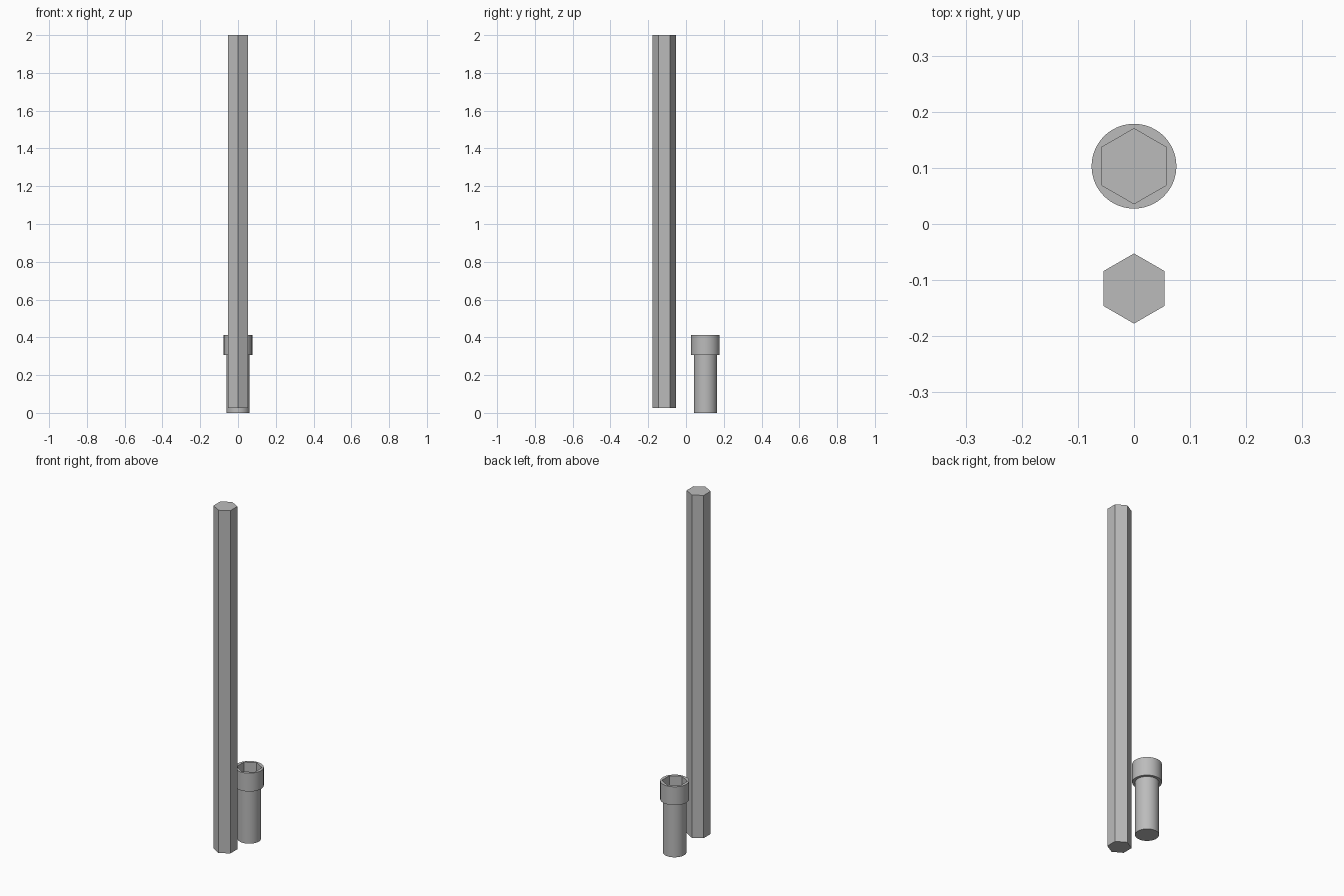
import bpy
import bmesh
from math import cos, sin, tau, radians

cube = bpy.data.objects.get("Cube")
if cube:
    bpy.data.objects.remove(cube, do_unlink=True)

steel = bpy.data.materials.new("grey_steel")
steel.use_nodes = True
steel.diffuse_color = (0.5, 0.5, 0.5, 1)
steel.node_tree.nodes["Principled BSDF"].inputs["Base Color"].default_value = steel.diffuse_color


def turned(name, profile, sides, y):
    """Solid made of stacked rings (radius, z), with a corner towards +y."""
    bm = bmesh.new()
    rings = [[bm.verts.new((r * sin(tau * i / sides), r * cos(tau * i / sides), z))
              for i in range(sides)] for r, z in profile]
    for low, high in zip(rings, rings[1:]):
        for i in range(sides):
            j = (i + 1) % sides
            bm.faces.new((low[i], low[j], high[j], high[i]))
    bm.faces.new(rings[0])
    bm.faces.new(rings[-1])
    bmesh.ops.recalc_face_normals(bm, faces=bm.faces)
    mesh = bpy.data.meshes.new(name)
    bm.to_mesh(mesh)
    bm.free()
    mesh.materials.append(steel)
    obj = bpy.data.objects.new(name, mesh)
    obj.location.y = y
    bpy.context.collection.objects.link(obj)
    return obj


# Long hexagonal rod
turned("hex_rod", [(0.0625, 0.025), (0.0625, 2.0)], 6, -0.115)

# Round pin with a wider collar
SOCKET_Y = 0.103
socket = turned("socket_pin", [(0.061, 0), (0.061, 0.307), (0.0755, 0.307), (0.0755, 0.413)],
                72, SOCKET_Y)

# Hexagonal recess in the top of the collar
cutter = turned("recess_cutter", [(0.067, 0.32), (0.067, 0.5)], 6, SOCKET_Y)
cutter.hide_render = True
cut = socket.modifiers.new("hex_recess", "BOOLEAN")
cut.operation = "DIFFERENCE"
cut.solver = "EXACT"
cut.object = cutter

bpy.ops.object.select_all(action="DESELECT")
bpy.context.view_layer.objects.active = socket
socket.select_set(True)
bpy.ops.object.modifier_apply(modifier=cut.name)
bpy.data.objects.remove(cutter, do_unlink=True)
bpy.ops.object.shade_smooth_by_angle(angle=radians(30))
